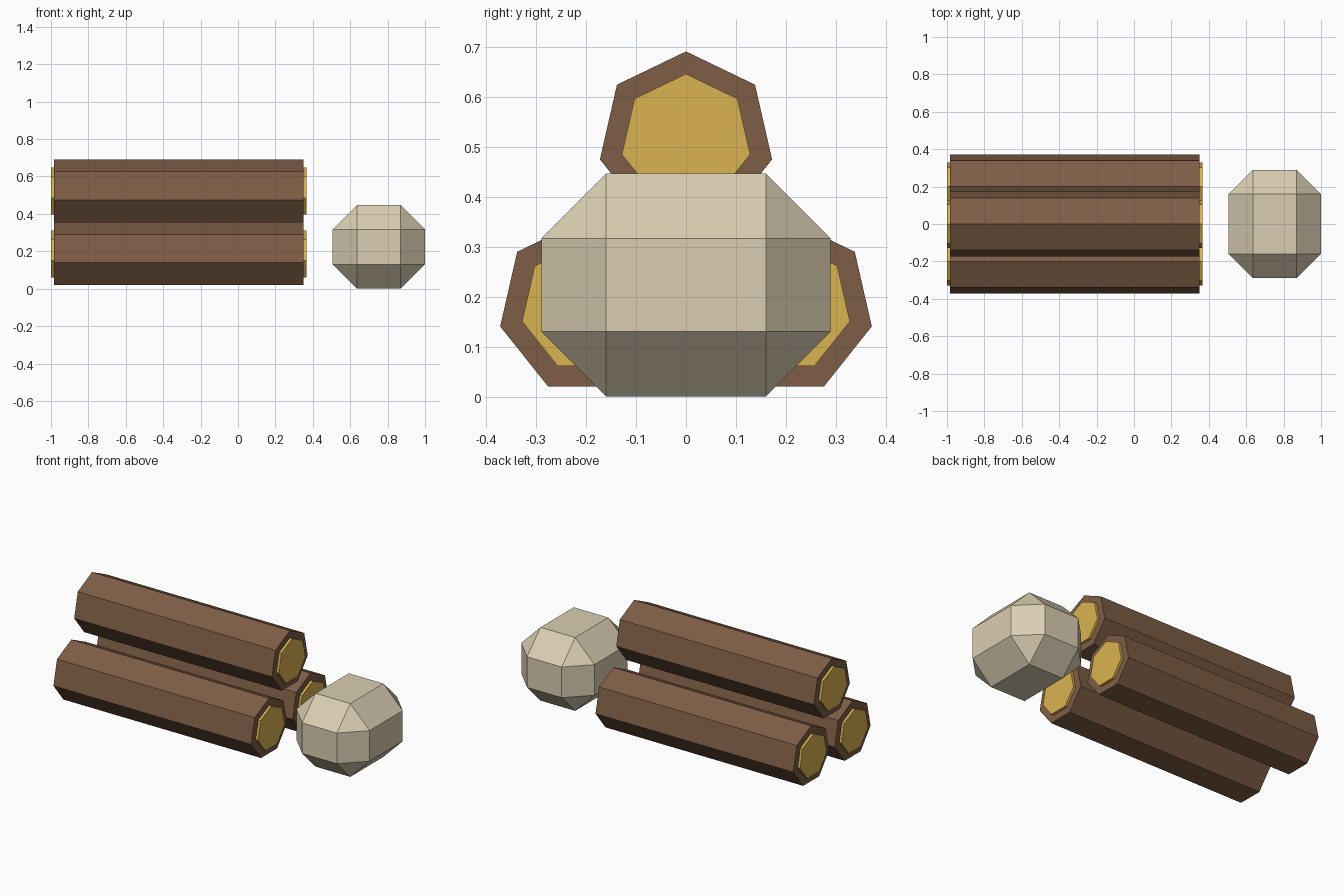
import bpy, bmesh, math
from mathutils import Vector

default = bpy.data.objects.get("Cube")
if default:
    bpy.data.objects.remove(default, do_unlink=True)


def material(name, rgb):
    mat = bpy.data.materials.new(name)
    mat.use_nodes = True
    mat.diffuse_color = (*rgb, 1)
    mat.node_tree.nodes["Principled BSDF"].inputs["Base Color"].default_value = (*rgb, 1)
    return mat


BARK = material("bark brown", (0.205, 0.109, 0.061))
WOOD = material("cut wood yellow", (0.70, 0.45, 0.082))
STONE = material("pale stone", (0.70, 0.617, 0.445))


def finish(bm, name, mat):
    bmesh.ops.recalc_face_normals(bm, faces=bm.faces)
    mesh = bpy.data.meshes.new(name)
    bm.to_mesh(mesh)
    bm.free()
    mesh.materials.append(mat)
    obj = bpy.data.objects.new(name, mesh)
    bpy.context.collection.objects.link(obj)
    return obj


def heptagon_prism(name, mat, x0, x1, y, z, radius):
    """Seven-sided prism along x with one corner pointing up."""
    bm = bmesh.new()
    angles = [math.tau * i / 7 for i in range(7)]
    ring = [bm.verts.new((x0, y + radius * math.sin(a), z + radius * math.cos(a)))
            for a in angles]
    base = bm.faces.new(ring)
    end = bmesh.ops.extrude_face_region(bm, geom=[base], use_keep_orig=True)
    moved = [v for v in end["geom"] if isinstance(v, bmesh.types.BMVert)]
    bmesh.ops.translate(bm, verts=moved, vec=Vector((x1 - x0, 0, 0)))
    return finish(bm, name, mat)


# Stacked logs, each with a raised cut face at both ends
LEFT_END, RIGHT_END, LIP = 0.35, -0.985, 0.015
for name, y, z in (("front_log", -0.2, 0.18),
                   ("back_log", 0.2, 0.18),
                   ("top_log", 0, 0.515)):
    heptagon_prism(name, BARK, RIGHT_END, LEFT_END, y, z, 0.177)
    heptagon_prism(name + "_left_cut", WOOD, LEFT_END - LIP, LEFT_END + LIP, y, z, 0.132)
    heptagon_prism(name + "_right_cut", WOOD, RIGHT_END - LIP, RIGHT_END + LIP, y, z, 0.132)

# Boulder: a block with broadly chamfered edges
bm = bmesh.new()
bmesh.ops.create_cube(bm, size=1)
bmesh.ops.scale(bm, verts=bm.verts, vec=(0.494, 0.58, 0.447))
bmesh.ops.translate(bm, verts=bm.verts, vec=(0.753, 0, 0.2235))
bmesh.ops.bevel(bm, geom=bm.edges[:], offset=0.13, offset_type='OFFSET',
                segments=1, affect='EDGES')
finish(bm, "boulder", STONE)
